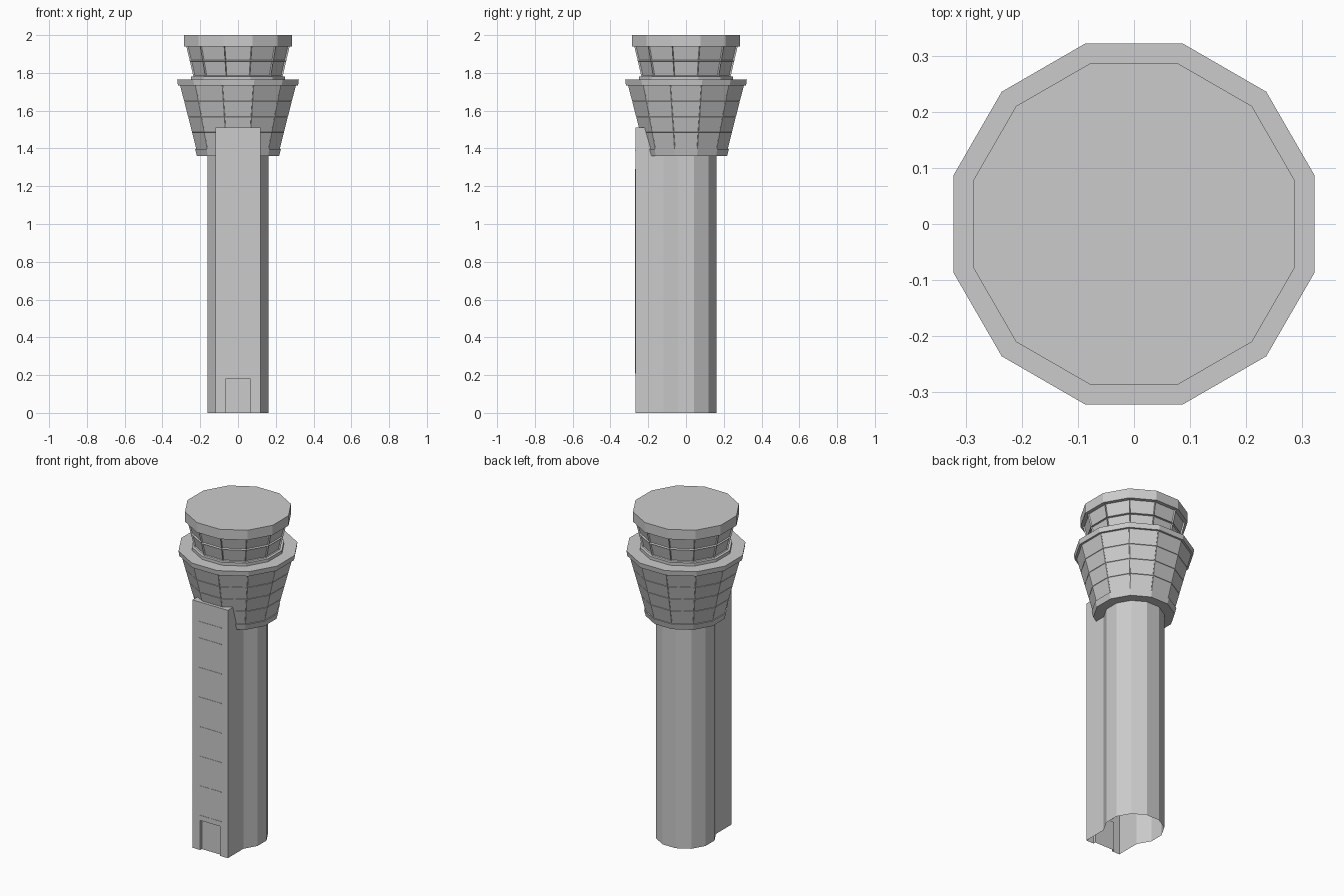
import bpy, bmesh, math

if "Cube" in bpy.data.objects:
    bpy.data.objects.remove(bpy.data.objects["Cube"])

SIDES = 12


def finish(bm, name):
    bmesh.ops.remove_doubles(bm, verts=bm.verts, dist=1e-5)
    bmesh.ops.recalc_face_normals(bm, faces=bm.faces)
    mesh = bpy.data.meshes.new(name)
    bm.to_mesh(mesh)
    bm.free()
    obj = bpy.data.objects.new(name, mesh)
    bpy.context.collection.objects.link(obj)
    return obj


def ring_points(apothem, z):
    r = apothem / math.cos(math.pi / SIDES)
    angles = [math.radians(15 + 30 * i) for i in range(SIDES)]
    return [(r * math.cos(a), r * math.sin(a), z) for a in angles]


def loft(name, profile, panels=None, inset=0, depth=0):
    """Closed 12-sided solid from (apothem, z) rings; listed rows get inset panels."""
    bm = bmesh.new()
    rings = [[bm.verts.new(p) for p in ring_points(a, z)] for a, z in profile]
    chosen = []
    for row, (lo, hi) in enumerate(zip(rings, rings[1:])):
        for i in range(SIDES):
            j = (i + 1) % SIDES
            face = bm.faces.new((lo[i], lo[j], hi[j], hi[i]))
            if panels and row in panels:
                chosen.append(face)
    bm.faces.new(rings[0][::-1])
    bm.faces.new(rings[-1])
    bm.normal_update()
    if chosen:
        bmesh.ops.inset_individual(bm, faces=chosen, thickness=inset, depth=depth)
    return finish(bm, name)


def box(name, x0, x1, y0, y1, z0, z1):
    bm = bmesh.new()
    bmesh.ops.create_cube(bm, size=1)
    for v in bm.verts:
        v.co = ((x0 + x1) / 2 + v.co.x * (x1 - x0),
                (y0 + y1) / 2 + v.co.y * (y1 - y0),
                (z0 + z1) / 2 + v.co.z * (z1 - z0))
    return finish(bm, name)


# Shaft: open-bottomed 12-sided wall, its front three sides replaced by the lift block
W, FRONT, TOP = 0.119, -0.268, 1.51
DOOR_W, DOOR_H, DOOR_Y = 0.067, 0.18, -0.253
bm = bmesh.new()


def quad(*pts):
    bm.faces.new([bm.verts.new(p) for p in pts])


base = ring_points(0.162, 0)
for i in range(SIDES):
    a, b = base[i], base[(i + 1) % SIDES]
    if min(a[1], b[1]) < -0.13:
        continue
    quad(a, b, (b[0], b[1], 1.4), (a[0], a[1], 1.4))

# Lift block sides, top, back and front wall around the doorway
for s in (-1, 1):
    x, d = s * W, s * DOOR_W
    quad((x, FRONT, 0), (x, -W, 0), (x, -W, TOP), (x, FRONT, TOP))
    quad((x, FRONT, 0), (d, FRONT, 0), (d, FRONT, DOOR_H), (x, FRONT, DOOR_H))
    quad((d, FRONT, 0), (d, DOOR_Y, 0), (d, DOOR_Y, DOOR_H), (d, FRONT, DOOR_H))
quad((-W, FRONT, DOOR_H), (W, FRONT, DOOR_H), (W, FRONT, TOP), (-W, FRONT, TOP))
quad((-W, FRONT, TOP), (W, FRONT, TOP), (W, -W, TOP), (-W, -W, TOP))
# Recessed door and lintel
D = DOOR_W
quad((-D, DOOR_Y, 0), (D, DOOR_Y, 0), (D, DOOR_Y, DOOR_H), (-D, DOOR_Y, DOOR_H))
quad((-D, FRONT, DOOR_H), (D, FRONT, DOOR_H), (D, DOOR_Y, DOOR_H), (-D, DOOR_Y, DOOR_H))
finish(bm, "shaft")

# Thin seams on the lift block front
for k, z in enumerate([0.21 + 0.18 * i for i in range(7)] + [1.39]):
    box(f"cross_seam_{k}", -0.075, 0.075, FRONT - 0.002, FRONT + 0.002, z - 0.002, z + 0.002)
box("vertical_seam", -0.002, 0.002, FRONT - 0.002, FRONT + 0.002, 0.21, 1.29)

# Flared pod with a lip at the bottom and shallow cladding panels
loft("pod_lip", [(0.218, 1.36), (0.227, 1.396)])
loft("pod", [(0.217, 1.39), (0.241, 1.485), (0.262, 1.568), (0.283, 1.65), (0.305, 1.735)],
     panels=(0, 1, 2, 3), inset=0.002, depth=0.002)

# Walkway deck and cab sill
loft("deck", [(0.318, 1.734), (0.322, 1.764)])
loft("cab_sill", [(0.25, 1.764), (0.25, 1.782)])

# Control cab: two rows of recessed window panes
loft("cab", [(0.236, 1.78), (0.255, 1.862), (0.274, 1.942)],
     panels=(0, 1), inset=0.006, depth=-0.008)

# Roof slab
loft("roof", [(0.287, 1.94), (0.287, 2.0)])
